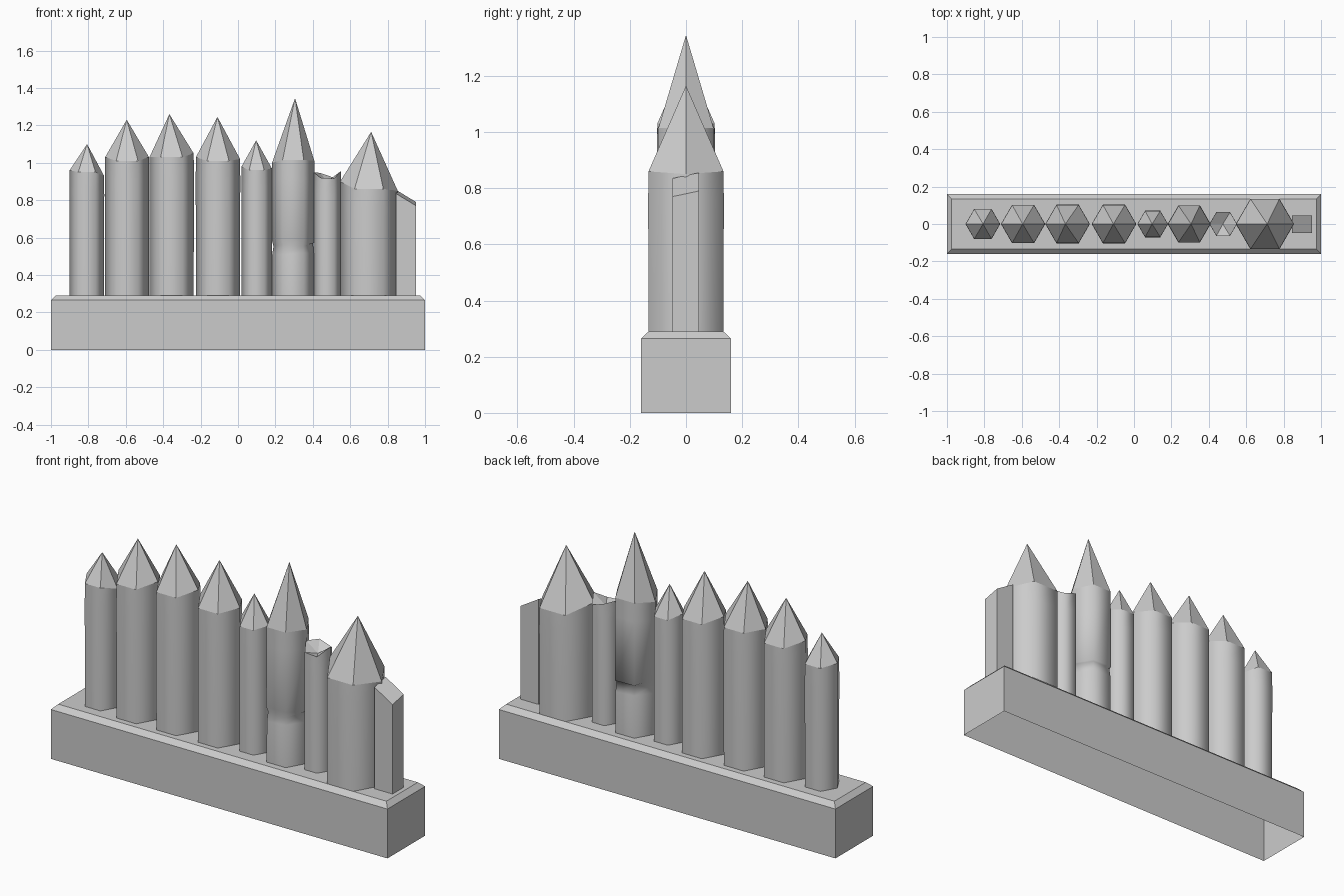
import bpy
import bmesh
import math
import random

random.seed(4)
cube = bpy.data.objects.get("Cube")
if cube:
    bpy.data.objects.remove(cube, do_unlink=True)

stone = bpy.data.materials.new("pale_grey")
stone.use_nodes = True
GREY = (0.6, 0.6, 0.6, 1)
stone.diffuse_color = GREY
stone.node_tree.nodes["Principled BSDF"].inputs["Base Color"].default_value = GREY

DECK = 0.29


def finish(name, bm):
    bmesh.ops.recalc_face_normals(bm, faces=bm.faces[:])
    mesh = bpy.data.meshes.new(name)
    bm.to_mesh(mesh)
    bm.free()
    mesh.materials.append(stone)
    obj = bpy.data.objects.new(name, mesh)
    bpy.context.collection.objects.link(obj)
    return obj


def bridge(bm, low, high, smooth):
    n = len(low)
    for i in range(n):
        j = (i + 1) % n
        bm.faces.new((low[i], low[j], high[j], high[i])).smooth = smooth


def rectangle(bm, x, y, z):
    return [bm.verts.new((sx * x, sy * y, z))
            for sx, sy in ((-1, -1), (1, -1), (1, 1), (-1, 1))]


def hexagon(bm, cx, r, heights):
    angles = [math.radians(60 * i) for i in range(6)]
    return [bm.verts.new((cx + r * math.cos(a), r * math.sin(a), z))
            for a, z in zip(angles, heights)]


def log(name, cx, r, rim, tip, tip_x, groove=None):
    """Six-sided smooth shaft from the deck to an uneven rim, closed by a flat-faced fan."""
    bm = bmesh.new()
    rings = [hexagon(bm, cx, r, [DECK] * 6)]
    if groove:
        # worn notch: the shaft is pinched under an overhanging lip
        for dz, scale in ((-0.05, 0.99), (-0.01, 0.93), (0.01, 1.02)):
            heights = [groove + dz + random.uniform(-0.012, 0.012) for _ in range(6)]
            rings.append(hexagon(bm, cx, r * scale, heights))
    # slightly uneven wear near the head
    rings.append(hexagon(bm, cx, r * 1.01, [z - 0.1 for z in rim]))
    rings.append(hexagon(bm, cx, r, rim))
    for low, high in zip(rings, rings[1:]):
        bridge(bm, low, high, True)
    top = bm.verts.new((tip_x, 0, tip))
    for i in range(6):
        bm.faces.new((rings[-1][i], rings[-1][(i + 1) % 6], top))
    return finish(name, bm)


# Hollow plinth with a chamfered top edge, open underneath
bm = bmesh.new()
foot = rectangle(bm, 1, 0.16, 0)
wall = rectangle(bm, 1, 0.16, 0.265)
deck = rectangle(bm, 0.975, 0.133, DECK)
bridge(bm, foot, wall, False)
bridge(bm, wall, deck, False)
bm.faces.new(deck)
finish("plinth", bm)

# Pointed logs: centre x, radius, rim height at left / middle / right, tip height, tip x, groove
LOGS = (
    (-0.808, 0.092, 0.96, 0.95, 0.93, 1.10, -0.807, None),
    (-0.593, 0.117, 1.03, 1.01, 1.03, 1.23, -0.595, None),
    (-0.355, 0.118, 1.03, 1.03, 1.05, 1.26, -0.367, None),
    (-0.107, 0.118, 1.03, 1.01, 1.02, 1.245, -0.11, None),
    (0.10, 0.081, 0.98, 0.96, 0.97, 1.12, 0.097, None),
    (0.295, 0.113, 1.00, 1.015, 1.01, 1.345, 0.305, 0.57),
    (0.70, 0.154, 0.90, 0.86, 0.85, 1.165, 0.712, None),
)
for number, (cx, r, left, mid, right, tip, tip_x, groove) in enumerate(LOGS, 1):
    rim = [right, mid, mid, left, mid, mid]
    log("pointed_log_%d" % number, cx, r, rim, tip, tip_x, groove)

# Snapped log with a jagged, sunken top
log("broken_log", 0.477, 0.073, [0.955, 0.92, 0.945, 0.95, 0.92, 0.915], 0.9, 0.475)

# Square end post with a slanted top
bm = bmesh.new()
corners = ((0.845, -0.048), (0.952, -0.048), (0.952, 0.046), (0.845, 0.046))
bottom = [bm.verts.new((x, y, DECK)) for x, y in corners]
top = [bm.verts.new((x, y, z)) for (x, y), z in zip(corners, (0.835, 0.77, 0.79, 0.855))]
bridge(bm, bottom, top, False)
bm.faces.new(top)
finish("end_post", bm)
